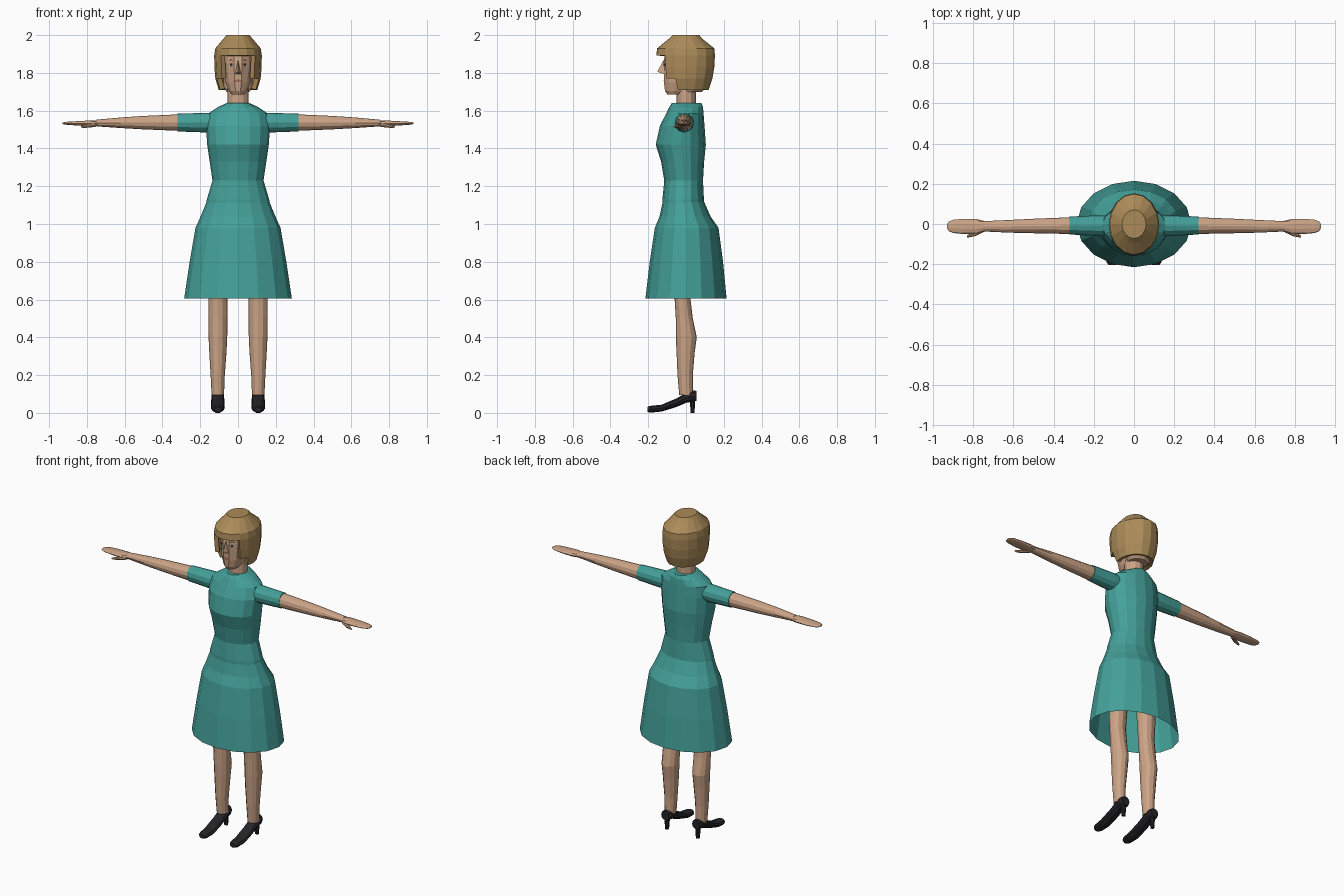
import bpy
import bmesh
from math import cos, sin, tau
from mathutils import Vector
from mathutils.bvhtree import BVHTree

default_cube = bpy.data.objects.get("Cube")
if default_cube:
    bpy.data.objects.remove(default_cube, do_unlink=True)


def material(name, red, green, blue):
    mat = bpy.data.materials.new(name)
    mat.use_nodes = True
    colour = (red, green, blue, 1)
    mat.diffuse_color = colour
    shader = mat.node_tree.nodes["Principled BSDF"]
    shader.inputs["Base Color"].default_value = colour
    shader.inputs["Roughness"].default_value = 0.8
    return mat


skin = material("skin", .60, .37, .24)
teal = material("teal cloth", .058, .35, .32)
blonde = material("blonde hair", .41, .26, .10)
black = material("black leather", .018, .017, .020)
white = material("eye white", .65, .62, .58)
brown = material("dark brown", .05, .03, .02)
rose = material("lip rose", .36, .14, .11)


def finish(name, bm, mat, mirror=False):
    """Turn a bmesh into a flat-shaded object, optionally mirrored across x."""
    mesh = bpy.data.meshes.new(name)
    bm.to_mesh(mesh)
    bm.free()
    mesh.materials.append(mat)
    obj = bpy.data.objects.new(name, mesh)
    bpy.context.collection.objects.link(obj)
    if mirror:
        modifier = obj.modifiers.new("mirror", "MIRROR")
        modifier.use_mirror_merge = False
    return obj


def loft(name, mat, rings, axis="z", sides=16, mirror=False, drop=None, turn=0.0):
    """Skin elliptical rings (position, u min, u max, v min, v max) along an axis."""
    bm = bmesh.new()
    loops = []
    for pos, u0, u1, v0, v1 in rings:
        loop = []
        for i in range(sides):
            angle = tau * (i + turn) / sides
            u = (u0 + u1) / 2 + (u1 - u0) / 2 * cos(angle)
            v = (v0 + v1) / 2 + (v1 - v0) / 2 * sin(angle)
            place = {"x": (pos, u, v), "y": (u, pos, v), "z": (u, v, pos)}[axis]
            loop.append(bm.verts.new(place))
        loops.append(loop)
    for low, high in zip(loops, loops[1:]):
        for i in range(sides):
            j = (i + 1) % sides
            bm.faces.new((low[i], low[j], high[j], high[i]))
    bm.faces.new(loops[0])
    bm.faces.new(loops[-1])
    bmesh.ops.recalc_face_normals(bm, faces=bm.faces[:])
    if drop:
        unwanted = [f for f in bm.faces if drop(f.calc_center_median())]
        bmesh.ops.delete(bm, geom=unwanted, context="FACES")
    return finish(name, bm, mat, mirror)


def body(*rings):
    """Symmetric rings: height, half width, front y, back y."""
    return [(z, -half, half, front, back) for z, half, front, back in rings]


# Dress
loft("bodice", teal, body(
    (1.04, .18, -.125, .10), (1.13, .165, -.125, .095), (1.23, .135, -.115, .09),
    (1.33, .15, -.132, .096), (1.42, .163, -.16, .105), (1.52, .17, -.138, .098),
    (1.585, .158, -.105, .093), (1.62, .105, -.088, .09), (1.64, .06, -.075, .082)))
loft("skirt", teal, body(
    (.605, .285, -.215, .215), (.80, .256, -.192, .196), (.98, .225, -.165, .172),
    (1.04, .198, -.14, .13), (1.12, .165, -.123, .095)),
    drop=lambda c: c.z < .61 or c.z > 1.11)
loft("sleeve", teal, [
    (.11, -.058, .042, 1.485, 1.59), (.18, -.06, .043, 1.485, 1.588),
    (.32, -.052, .037, 1.49, 1.584)], axis="x", sides=12, mirror=True)

# Arms and hands
loft("arm", skin, [
    (.30, -.05, .034, 1.493, 1.581), (.50, -.046, .026, 1.501, 1.572),
    (.62, -.043, .02, 1.508, 1.564), (.75, -.037, .014, 1.517, 1.552)],
    axis="x", sides=12, mirror=True)
loft("hand", skin, [
    (.735, -.036, .013, 1.518, 1.55), (.78, -.05, .024, 1.517, 1.549),
    (.85, -.05, .026, 1.521, 1.545), (.90, -.045, .021, 1.524, 1.542),
    (.922, -.036, .012, 1.527, 1.539), (.93, -.022, .0, 1.53, 1.536)],
    axis="x", sides=10, mirror=True)
loft("thumb", skin, [
    (.752, -.042, -.012, 1.515, 1.538), (.79, -.06, -.038, 1.51, 1.53),
    (.82, -.066, -.05, 1.509, 1.524), (.832, -.067, -.058, 1.511, 1.519)],
    axis="x", sides=8, mirror=True)

# Legs
loft("leg", skin, [
    (.095, .074, .140, -.036, .036), (.20, .07, .145, -.045, .036),
    (.32, .061, .152, -.05, .046), (.40, .057, .156, -.054, .057),
    (.50, .056, .157, -.054, .036), (.60, .056, .157, -.06, .024),
    (.95, .035, .165, -.08, .05)], sides=12, mirror=True)

# High-heeled shoes
loft("shoe", black, [
    (-.205, .088, .126, .004, .032), (-.19, .077, .137, .0, .038),
    (-.13, .07, .144, .006, .044), (-.05, .071, .143, .03, .078),
    (.0, .073, .141, .052, .108), (.04, .073, .141, .058, .12),
    (.055, .08, .134, .062, .118)], axis="y", sides=10, mirror=True)
loft("shoe_heel", black, [
    (.0, .095, .119, .024, .046), (.075, .09, .124, .018, .05)],
    sides=8, mirror=True, turn=.5)

# Neck and head
loft("neck", skin, body((1.61, .056, -.05, .052), (1.75, .056, -.05, .052)), sides=12)
loft("nape", skin, body((1.70, .06, -.02, .085), (1.72, .075, -.02, .105),
                        (1.80, .078, -.02, .11)), sides=12)
head = loft("head", skin, body(
    (1.685, .034, -.10, -.02), (1.705, .05, -.114, .03), (1.75, .069, -.12, .08),
    (1.85, .083, -.122, .11), (1.92, .08, -.115, .11), (1.97, .05, -.06, .06)),
    sides=12, turn=.5)

# Bobbed hair with a fringe, open around the face
hair = loft("hair", blonde, body(
    (1.71, .102, -.115, .12), (1.77, .12, -.145, .14), (1.83, .125, -.153, .15),
    (1.893, .126, -.157, .153), (1.93, .12, -.153, .15), (1.98, .078, -.092, .087),
    (2.0, .06, -.072, .07)),
    drop=lambda c: c.z < 1.715 or (c.z < 1.89 and c.y < -.1)
    or (c.z < 1.765 and c.y < -.05))
shell = hair.modifiers.new("thickness", "SOLIDIFY")
shell.thickness = .025
shell.offset = -1

# Nose wedge
bm = bmesh.new()
for corner in ((0, -.119, 1.868), (0, -.152, 1.805), (.018, -.112, 1.793),
               (-.018, -.112, 1.793), (0, -.09, 1.82)):
    bm.verts.new(corner)
bmesh.ops.convex_hull(bm, input=bm.verts[:])
bmesh.ops.recalc_face_normals(bm, faces=bm.faces[:])
finish("nose", bm, skin)

# Painted face details, projected onto the front of the head
source = bmesh.new()
source.from_mesh(head.data)
surface = BVHTree.FromBMesh(source)
source.free()


def plate(name, mat, outline, lift, mirror=True):
    bm = bmesh.new()
    verts = []
    for x, z in outline:
        hit = surface.ray_cast(Vector((x, -1, z)), Vector((0, 1, 0)))[0]
        verts.append(bm.verts.new((x, hit.y - lift, z)))
    face = bm.faces.new(verts)
    face.normal_update()
    if face.normal.y > 0:
        face.normal_flip()
    finish(name, bm, mat, mirror)


def oval(x, z, rx, rz, count=8):
    return [(x + rx * cos(tau * i / count), z + rz * sin(tau * i / count))
            for i in range(count)]


plate("eye_white", white, oval(.036, 1.841, .014, .007), .003)
plate("iris", brown, oval(.036, 1.841, .007, .007), .005)
plate("upper_lash", brown, [(.021, 1.844), (.036, 1.852), (.052, 1.845), (.036, 1.847)], .006)
plate("eyebrow", brown, [(.02, 1.864), (.036, 1.872), (.056, 1.864), (.036, 1.866)], .004)
plate("lips", rose, oval(0, 1.758, .022, .007), .003, mirror=False)
